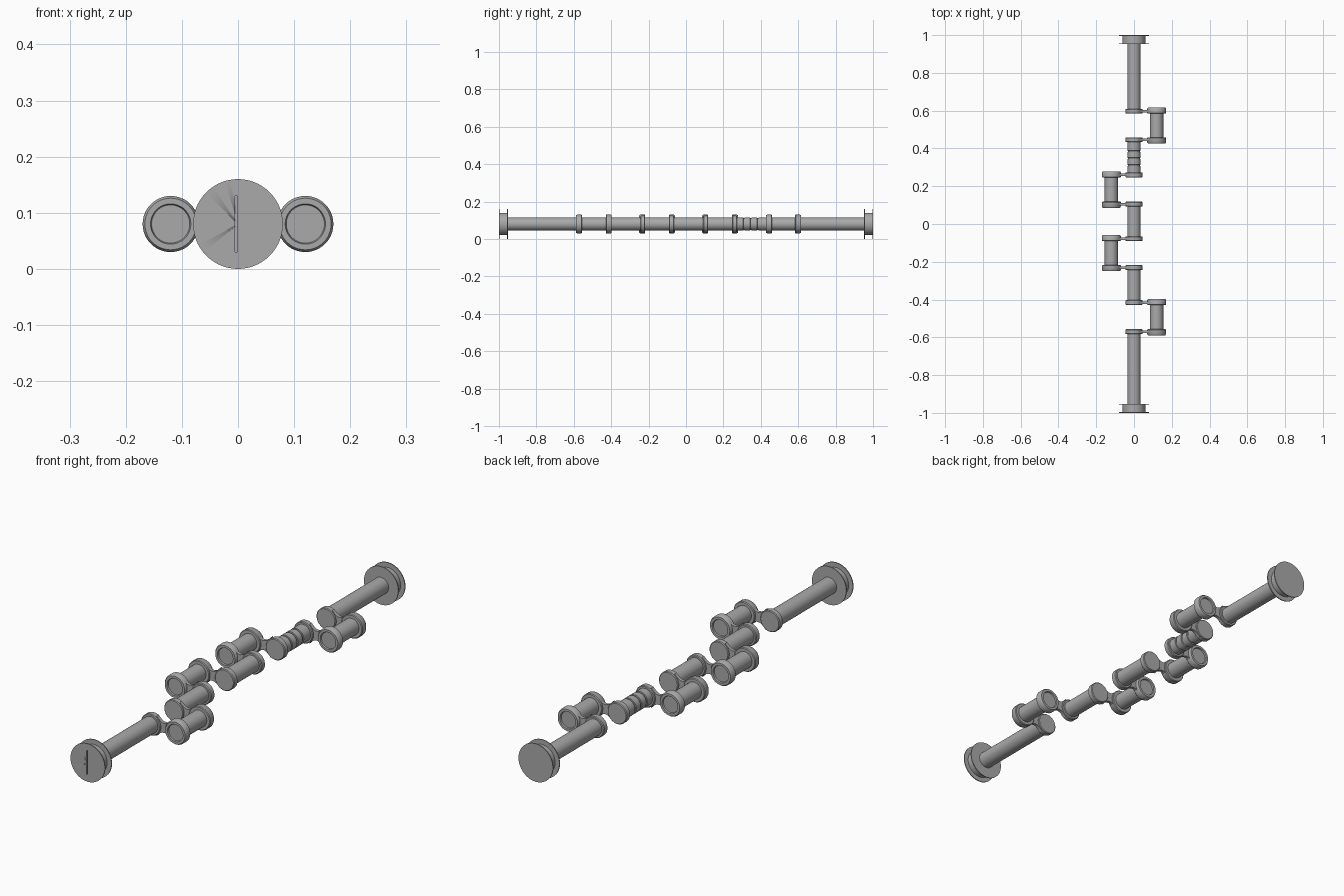
import bpy, bmesh, math
from mathutils import Matrix, Vector

cube = bpy.data.objects.get("Cube")
if cube:
    bpy.data.objects.remove(cube, do_unlink=True)

AXIS_Z = 0.08      # height of the rotation axis
THROW = 0.12       # sideways offset of the crank pins
SHAFT_R = 0.035
HALF_WEB = 0.013   # half thickness of each web collar

steel = bpy.data.materials.new("steel_grey")
steel.use_nodes = True
colour = (0.4, 0.4, 0.4, 1)
steel.diffuse_color = colour
steel.node_tree.nodes["Principled BSDF"].inputs["Base Color"].default_value = colour


def finish(bm, name):
    bmesh.ops.recalc_face_normals(bm, faces=bm.faces)
    mesh = bpy.data.meshes.new(name)
    bm.to_mesh(mesh)
    bm.free()
    mesh.materials.append(steel)
    obj = bpy.data.objects.new(name, mesh)
    bpy.context.collection.objects.link(obj)
    bpy.ops.object.select_all(action='DESELECT')
    obj.select_set(True)
    bpy.context.view_layer.objects.active = obj
    bpy.ops.object.shade_smooth_by_angle(angle=math.radians(35))
    return obj


def turned(name, profile, x=0.0, steps=48):
    """Lathe a list of (y, radius) points around an axis parallel to y."""
    bm = bmesh.new()
    points = [bm.verts.new((x + r, y, AXIS_Z)) for y, r in profile]
    edges = [bm.edges.new(pair) for pair in zip(points, points[1:])]
    bmesh.ops.spin(bm, geom=points + edges, cent=(x, 0, AXIS_Z), axis=(0, 1, 0),
                   angle=math.tau, steps=steps, use_duplicate=False)
    bmesh.ops.remove_doubles(bm, verts=bm.verts, dist=1e-5)
    return finish(bm, name)


def collar(y, radius):
    """Chamfered ring section centred on y."""
    w, c = HALF_WEB, 0.003
    return [(y - w, radius - c), (y - w + c, radius), (y + w - c, radius), (y + w, radius - c)]


def web_arm(name, y, side):
    """Waisted plate joining a main collar to a pin collar."""
    bm = bmesh.new()
    n = 12
    upper, lower = [], []
    for i in range(n + 1):
        t = i / n
        h = 0.02 + 0.022 * (2 * t - 1) ** 2
        px = side * (0.025 + 0.07 * t)
        upper.append(bm.verts.new((px, y - 0.007, AXIS_Z + h)))
        lower.append(bm.verts.new((px, y - 0.007, AXIS_Z - h)))
    face = bm.faces.new(upper + lower[::-1])
    grown = bmesh.ops.extrude_face_region(bm, geom=[face])["geom"]
    moved = [g for g in grown if isinstance(g, bmesh.types.BMVert)]
    bmesh.ops.translate(bm, verts=moved, vec=(0, 0.014, 0))
    return finish(bm, name)


# Crank throws: (front web y, rear web y, side)
throws = [(-0.57, -0.416, 1), (-0.231, -0.078, -1), (0.105, 0.26, -1), (0.446, 0.597, 1)]

for i, (y0, y1, side) in enumerate(throws, 1):
    # Pin half profile with a shallow recess in its end face, mirrored to the far end
    half = [(-0.013, 0), (-0.013, 0.034), (-0.019, 0.036), (-0.019, 0.046),
            (-0.013, 0.05), (0.010, 0.05), (0.013, 0.047), (0.013, SHAFT_R)]
    pin = [(y0 + d, r) for d, r in half] + [(y1 - d, r) for d, r in reversed(half)]
    turned(f"crank_pin_{i}", pin, side * THROW)
    web_arm(f"front_web_{i}", y0, side)
    web_arm(f"rear_web_{i}", y1, side)

# Main journals between the throws
for i, (a, b) in enumerate(zip(throws, throws[1:]), 1):
    start, end = a[1], b[0]
    body = []
    if i == 3:   # oil grooves on the rear journal
        for k in range(3):
            g = 0.31 + 0.037 * k
            body += [(g - 0.004, SHAFT_R), (g - 0.003, 0.031), (g + 0.003, 0.031), (g + 0.004, SHAFT_R)]
    turned(f"main_journal_{i}",
           [(start - HALF_WEB, 0)] + collar(start, 0.045) + [(start + HALF_WEB, SHAFT_R)] + body
           + [(end - HALF_WEB, SHAFT_R)] + collar(end, 0.045) + [(end + HALF_WEB, 0)])

# End shafts and spool-shaped flanges
for name, sign, web in (("front", -1, -0.57), ("rear", 1, 0.597)):
    inner = web - sign * HALF_WEB
    ring = collar(web, 0.045)
    if sign < 0:
        ring.reverse()
    turned(f"{name}_shaft", [(inner, 0)] + ring + [(web + sign * HALF_WEB, SHAFT_R), (sign * 0.96, SHAFT_R),
                                                  (sign * 0.96, 0)])
    spool = [(1, 0), (1, 0.08), (0.996, 0.08), (0.996, 0.06),
             (0.956, 0.06), (0.956, 0.08), (0.952, 0.08), (0.952, 0)]
    flange = turned(f"{name}_flange", [(sign * y, r) for y, r in spool], steps=64)
    if sign < 0:
        # Thin slot cut across the front face
        bm = bmesh.new()
        size = Matrix.Diagonal(Vector((0.004, 0.012, 0.1, 1)))
        bmesh.ops.create_cube(bm, size=1, matrix=Matrix.Translation((-0.003, -1, AXIS_Z)) @ size)
        cutter = finish(bm, "slot_cutter")
        cutter.hide_render = True
        cutter.hide_viewport = True
        cut = flange.modifiers.new("slot", 'BOOLEAN')
        cut.operation = 'DIFFERENCE'
        cut.object = cutter
